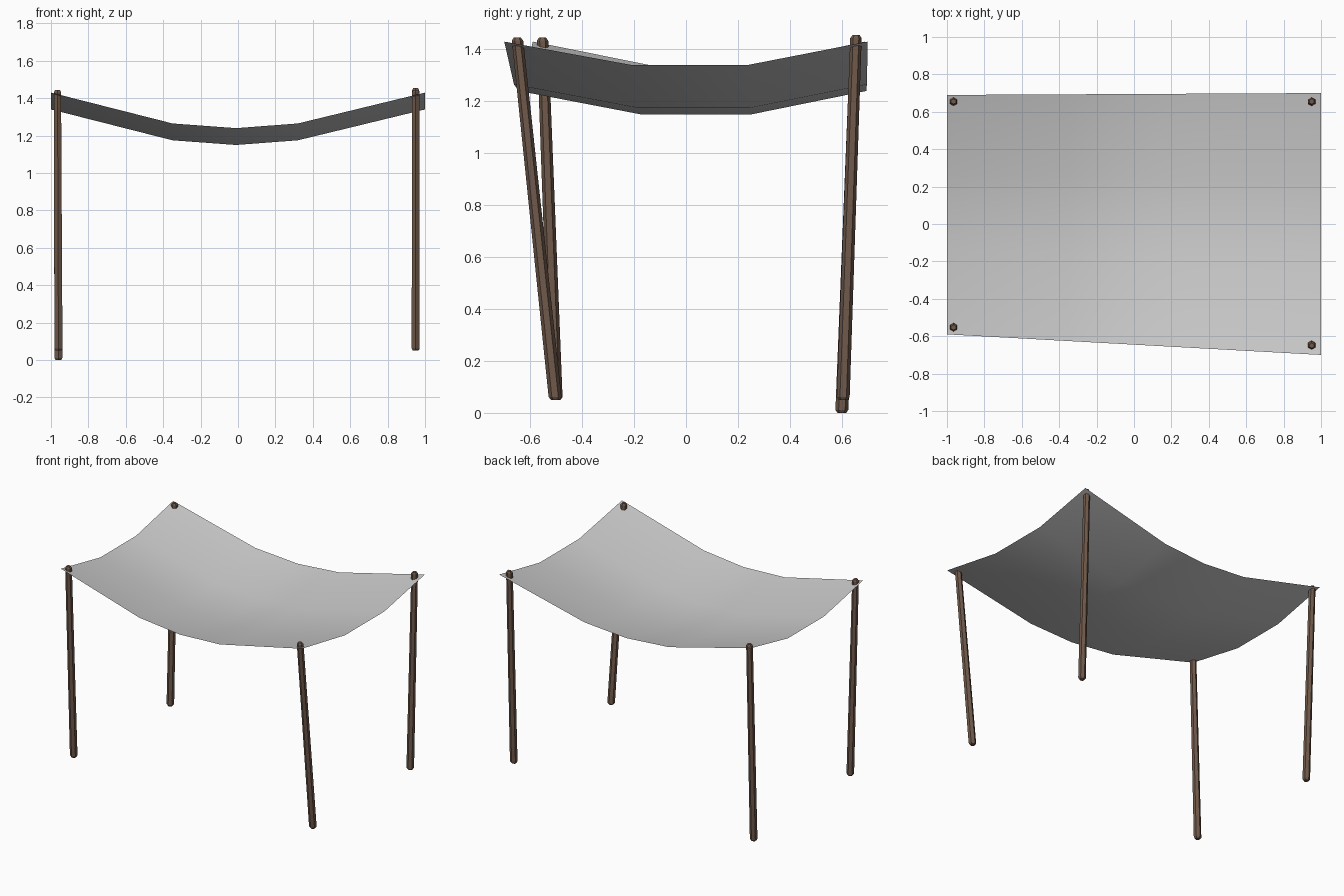
import bpy, bmesh, math
from mathutils import Vector

if "Cube" in bpy.data.objects:
    bpy.data.objects.remove(bpy.data.objects["Cube"])

wood = bpy.data.materials.new("wood")
wood.diffuse_color = (0.16, 0.10, 0.07, 1)
wood.use_nodes = True
wood.node_tree.nodes["Principled BSDF"].inputs["Base Color"].default_value = wood.diffuse_color

def make_object(name, bm, mat=None):
    me = bpy.data.meshes.new(name)
    bm.to_mesh(me)
    bm.free()
    ob = bpy.data.objects.new(name, me)
    bpy.context.collection.objects.link(ob)
    if mat:
        me.materials.append(mat)
    return ob

# sagging cloth: a single sheet, drooping along both directions
cols = [(0, 1.43), (0.325, 1.265), (0.495, 1.24), (0.66, 1.265), (1, 1.43)]
rows = [(0, 0), (0.35, -0.09), (0.67, -0.09), (1, 0)]
bm = bmesh.new()
grid = []
for v, drop in rows:
    line = []
    for u, z in cols:
        y_front = -0.59 - 0.11 * u
        y_back = 0.69 + 0.01 * u
        line.append(bm.verts.new((2 * u - 1, y_front + (y_back - y_front) * v, z + drop)))
    grid.append(line)
for a, b in zip(grid, grid[1:]):
    for i in range(len(cols) - 1):
        f = bm.faces.new((a[i], a[i + 1], b[i + 1], b[i]))
        f.smooth = True
make_object("cloth_canopy", bm)

# six-sided poles with chamfered ends, slightly tapered towards the top
def pole(name, bottom, top, sides=6):
    p, q = Vector(bottom), Vector(top)
    length = (q - p).length
    profile = [(0, 0.017), (0.012, 0.025), (length - 0.012, 0.022), (length, 0.014)]
    bm = bmesh.new()
    rings = []
    for d, r in profile:
        c = p.lerp(q, d / length)
        rings.append([bm.verts.new(c + Vector((r * math.sin(t), r * math.cos(t), 0)))
                      for t in (-2 * math.pi * k / sides for k in range(sides))])
    for a, b in zip(rings, rings[1:]):
        for i in range(sides):
            j = (i + 1) % sides
            bm.faces.new((a[i], a[j], b[j], b[i]))
    bm.faces.new(rings[0][::-1])
    bm.faces.new(rings[-1])
    bmesh.ops.recalc_face_normals(bm, faces=bm.faces)
    make_object(name, bm, wood)

pole("front_left_pole", (-0.96, -0.50, 0.05), (-0.965, -0.553, 1.445))
pole("front_right_pole", (0.95, -0.503, 0.05), (0.95, -0.65, 1.445))
pole("back_left_pole", (-0.96, 0.60, 0.0), (-0.965, 0.655, 1.44))
pole("back_right_pole", (0.95, 0.605, 0.05), (0.95, 0.655, 1.455))
